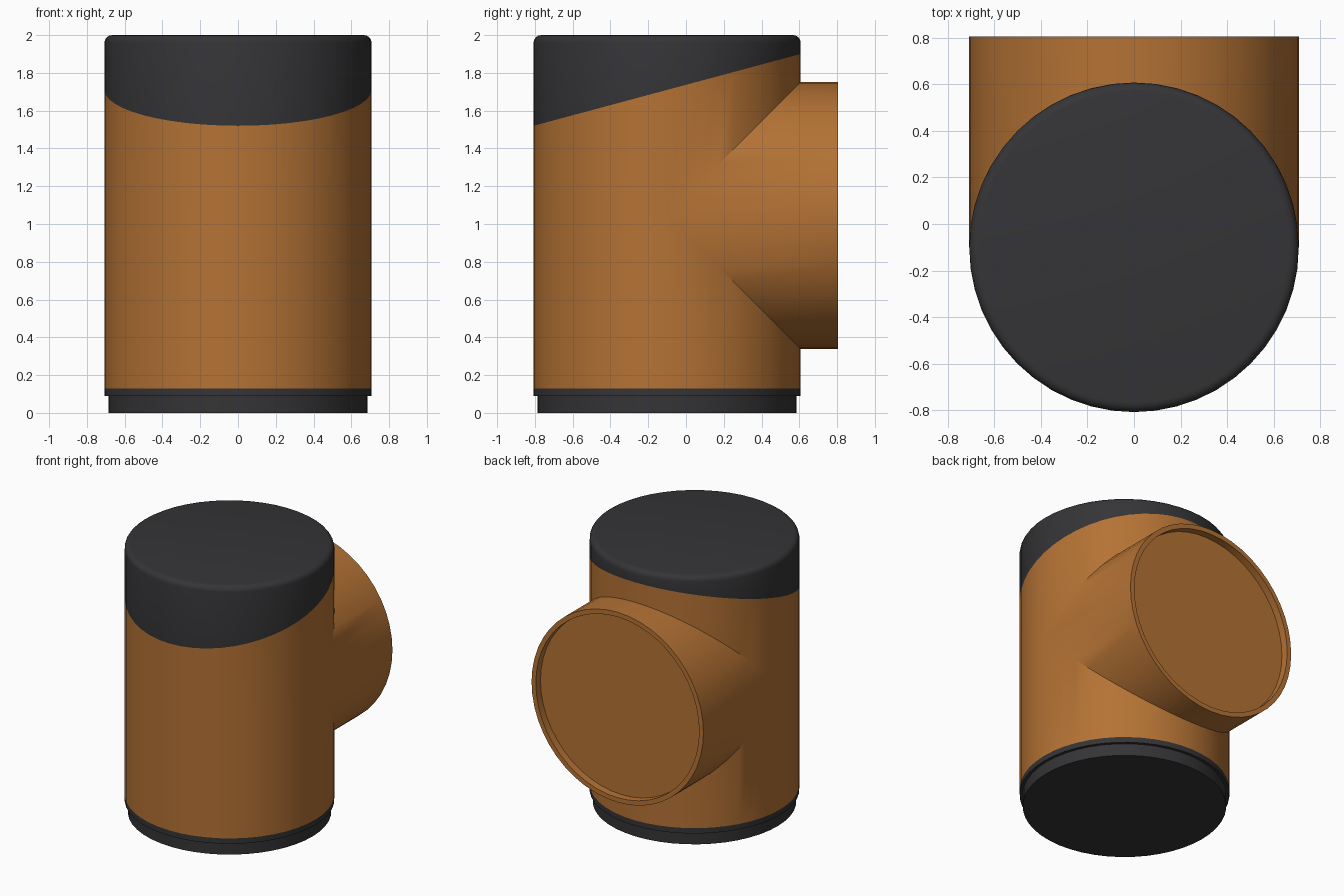
import bpy, bmesh, math

if "Cube" in bpy.data.objects:
    bpy.data.objects.remove(bpy.data.objects["Cube"])

N = 48                 # sides of every round part
R = 0.707              # pipe radius
CY = -0.10             # body axis position in y
ZC = 1.045             # branch axis height
ANG = [2 * math.pi * i / N for i in range(N)]


def material(name, rgb):
    m = bpy.data.materials.new(name)
    m.diffuse_color = (*rgb, 1)
    m.use_nodes = True
    m.node_tree.nodes["Principled BSDF"].inputs["Base Color"].default_value = m.diffuse_color
    return m


ORANGE = material("orange", (0.46, 0.17, 0.035))
DARK = material("dark", (0.035, 0.035, 0.038))


def slant(y):
    """Height of the sloping joint between body and cap."""
    return 1.52 + (y - CY + R) * 0.38 / (2 * R)


def ring(r, z):
    """Horizontal ring; z is a height or a function of y."""
    pts = [(r * math.cos(a), CY + r * math.sin(a)) for a in ANG]
    return [(x, y, z(y) if callable(z) else z) for x, y in pts]


def upright_ring(r, y):
    """Ring round the branch axis; y is a position or a function of height."""
    pts = [(r * math.cos(a), r * math.sin(a)) for a in ANG]
    return [(x, y(h) if callable(y) else y, ZC + h) for x, h in pts]


def build(name, mat, strips):
    """Skin each list of rings; strips are (rings, cap_start, cap_end)."""
    bm = bmesh.new()
    for rings, cap_start, cap_end in strips:
        loops = [[bm.verts.new(p) for p in rg] for rg in rings]
        for lo, hi in zip(loops, loops[1:]):
            for i in range(N):
                j = (i + 1) % N
                bm.faces.new((lo[i], lo[j], hi[j], hi[i]))
        if cap_start:
            bm.faces.new(loops[0][::-1])
        if cap_end:
            bm.faces.new(loops[-1])
    bmesh.ops.remove_doubles(bm, verts=bm.verts, dist=1e-4)
    bmesh.ops.dissolve_degenerate(bm, edges=bm.edges, dist=1e-4)
    bmesh.ops.recalc_face_normals(bm, faces=bm.faces)
    me = bpy.data.meshes.new(name)
    bm.to_mesh(me)
    bm.free()
    me.materials.append(mat)
    ob = bpy.data.objects.new(name, me)
    bpy.context.collection.objects.link(ob)
    bpy.ops.object.select_all(action='DESELECT')
    ob.select_set(True)
    bpy.context.view_layer.objects.active = ob
    bpy.ops.object.shade_smooth_by_angle(angle=math.radians(30))
    return ob


# tee body: lower and upper shells mitred to the recessed branch
gap = lambda y: max(0.0, y - CY)
build("tee_body", ORANGE, [
    ([ring(R, 0.13), ring(R, lambda y: ZC - gap(y))], True, False),
    ([ring(R, lambda y: ZC + gap(y)), ring(R, slant)], False, True),
    ([upright_ring(R, lambda h: CY + abs(h)), upright_ring(R, 0.805),
      upright_ring(0.672, 0.805), upright_ring(0.672, 0.75)], False, True),
])

# top cap with rounded rim and sloping underside
B = 0.04
rim = [ring(R - B + B * math.cos(t), 2 - B + B * math.sin(t))
       for t in (k * math.pi / 8 for k in range(5))]
build("top_cap", DARK, [([ring(R, slant)] + rim, False, True)])

# bottom plug: narrow foot and wider collar
build("bottom_plug", DARK, [
    ([ring(0.686, 0), ring(0.686, 0.09), ring(R, 0.09), ring(R, 0.13)], True, False)])
